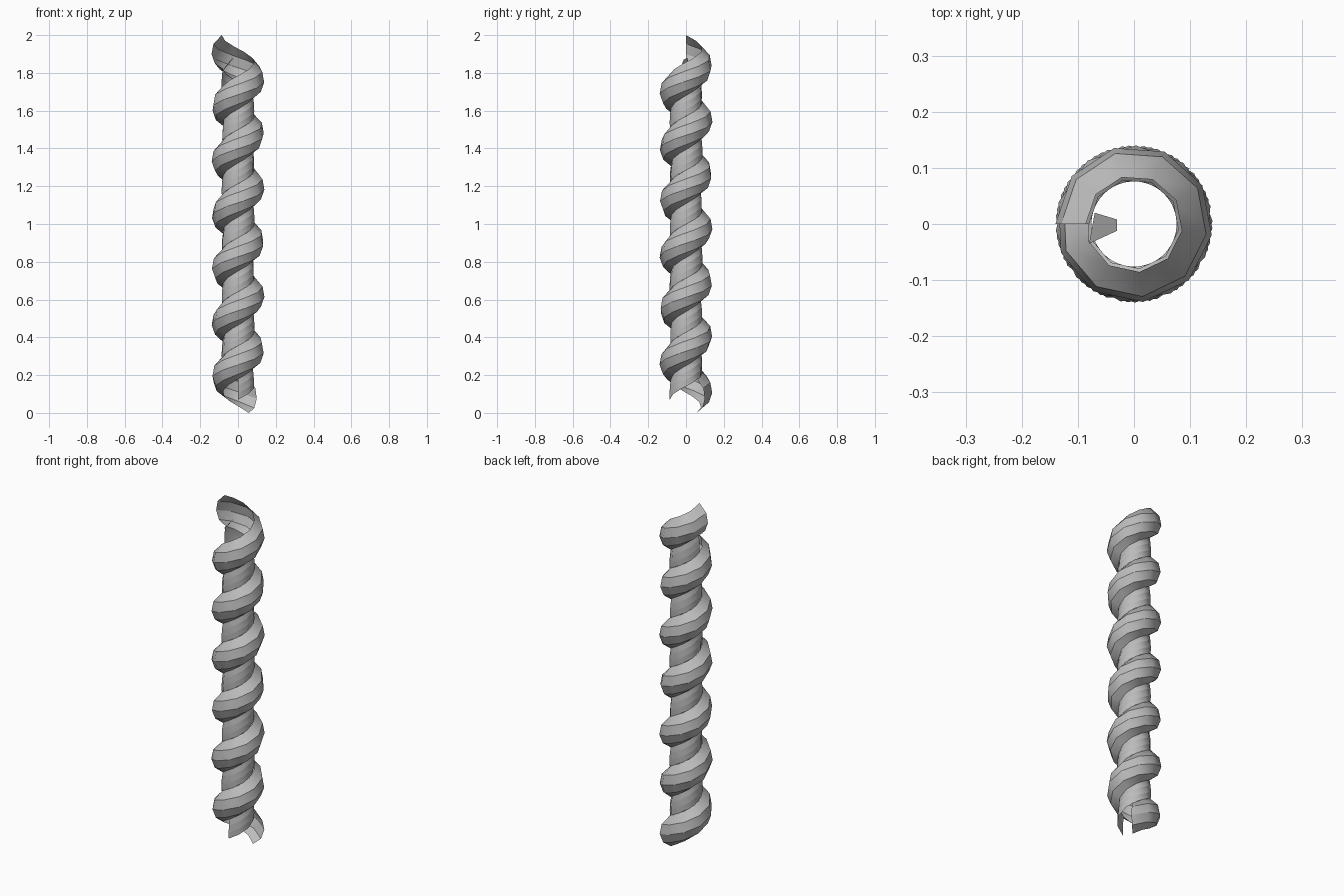
import bpy, bmesh
from math import radians, cos, sin

cube = bpy.data.objects.get("Cube")
if cube:
    bpy.data.objects.remove(cube, do_unlink=True)

PITCH = 0.286
START, END, STEPS = 45, 2340, 61
STEP = (END - START) / STEPS

grey = bpy.data.materials.new("grey")
grey.use_nodes = True
grey.diffuse_color = (0.5, 0.5, 0.5, 1)
grey.node_tree.nodes["Principled BSDF"].inputs["Base Color"].default_value = grey.diffuse_color


def finish(name, bm):
    mesh = bpy.data.meshes.new(name)
    bm.to_mesh(mesh)
    bm.free()
    mesh.materials.append(grey)
    obj = bpy.data.objects.new(name, mesh)
    bpy.context.collection.objects.link(obj)
    return obj


def helix_strip(name, profile, first):
    """Sweep an open (radius, height) profile up a right-handed helix."""
    bm = bmesh.new()
    rows = []
    for i in range(first, STEPS + 1):
        deg = START + i * STEP
        a = radians(deg)
        mid = 0.06 + PITCH * deg / 360
        rows.append([bm.verts.new((r * cos(a), r * sin(a), mid + h)) for r, h in profile])
    for low, high in zip(rows, rows[1:]):
        for j in range(len(profile) - 1):
            face = bm.faces.new((low[j], low[j + 1], high[j + 1], high[j]))
            face.smooth = True
        # Creases run along the helix, shading is smooth around it
        for a, b in zip(low, high):
            bm.edges.get((a, b)).smooth = False
    return finish(name, bm)


# Wide outer ridge, listed from its lower edge up
ridge = [(0.08, -0.096), (0.122, -0.07), (0.14, -0.02), (0.13, 0.035), (0.086, 0.081)]
helix_strip("outer_ridge", ridge, 0)

# Thin strand filling the groove between the ridge turns
strand = [(0.086, 0.081 - PITCH), (0.087, -0.17), (0.085, -0.13), (0.08, -0.096)]
helix_strip("groove_strand", strand, 6)

# Small folded end of the thin strand at the top
bm = bmesh.new()
corners = [(-0.08, -0.035, 1.81), (-0.03, -0.012, 1.87), (-0.03, 0.008, 1.88), (-0.07, 0.02, 1.83)]
bm.faces.new([bm.verts.new(c) for c in corners])
finish("strand_end", bm)
